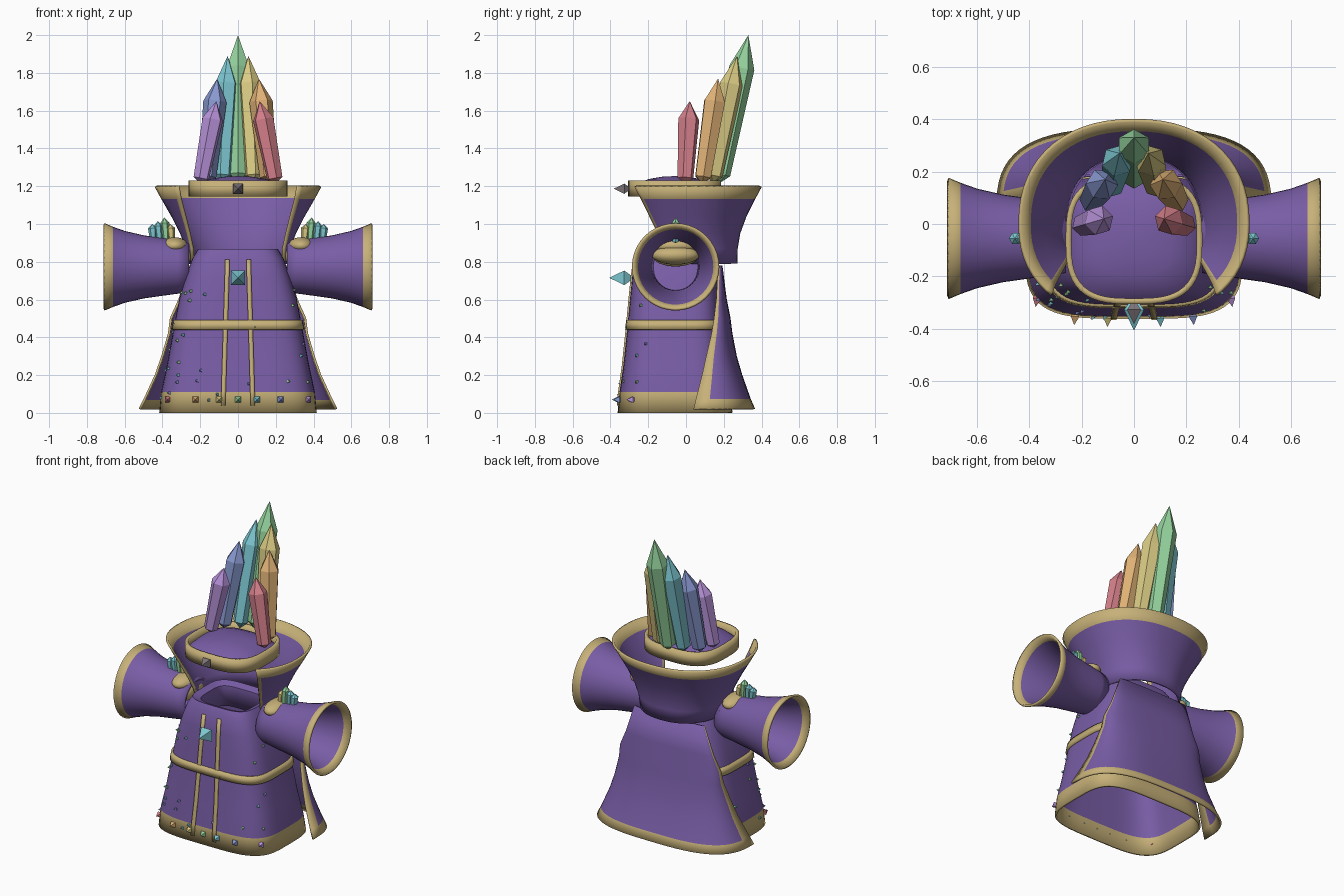
import bpy, bmesh, math, random
from mathutils import Vector

if "Cube" in bpy.data.objects:
    bpy.data.objects.remove(bpy.data.objects["Cube"])
random.seed(4)


def material(name, *rgb):
    m = bpy.data.materials.new(name)
    m.use_nodes = True
    m.diffuse_color = (*rgb, 1)
    m.node_tree.nodes["Principled BSDF"].inputs["Base Color"].default_value = (*rgb, 1)
    return m


PURPLE = material("purple cloth", .19, .11, .38)
GOLD = material("gold trim", .57, .44, .19)
RED = material("red crystal", .65, .21, .25)
ORANGE = material("orange crystal", .74, .44, .18)
YELLOW = material("yellow crystal", .7, .6, .23)
GREEN = material("green crystal", .3, .65, .34)
CYAN = material("cyan crystal", .21, .58, .65)
BLUE = material("blue crystal", .25, .32, .64)
VIOLET = material("violet crystal", .48, .29, .7)
GREY = material("grey crystal", .2, .17, .18)
RAINBOW = [RED, ORANGE, YELLOW, GREEN, CYAN, BLUE, VIOLET]


def finish(name, bm, mats, smooth=True, thick=0):
    bmesh.ops.recalc_face_normals(bm, faces=bm.faces)
    me = bpy.data.meshes.new(name)
    bm.to_mesh(me)
    bm.free()
    ob = bpy.data.objects.new(name, me)
    bpy.context.collection.objects.link(ob)
    for m in mats:
        me.materials.append(m)
    if thick:
        mod = ob.modifiers.new("thickness", "SOLIDIFY")
        mod.thickness, mod.offset = thick, 0
    if smooth:
        bpy.ops.object.select_all(action="DESELECT")
        ob.select_set(True)
        bpy.context.view_layer.objects.active = ob
        bpy.ops.object.shade_smooth_by_angle(angle=math.radians(40))
    return ob


def loft(name, rings, mats, closed=True, thick=0, is_trim=None, cap=False, smooth=True):
    """Skin a list of rings; is_trim(row, column, columns) picks the second material."""
    bm = bmesh.new()
    rows = [[bm.verts.new(p) for p in ring] for ring in rings]
    n = len(rows[0])
    cols = n if closed else n - 1
    for i in range(len(rows) - 1):
        for j in range(cols):
            k = (j + 1) % n
            f = bm.faces.new((rows[i][j], rows[i][k], rows[i + 1][k], rows[i + 1][j]))
            f.material_index = int(bool(is_trim and is_trim(i, j, cols)))
    if cap:
        bm.faces.new(rows[0])
        bm.faces.new(rows[-1])
    return finish(name, bm, mats, smooth, thick)


def oval(a, rx, front, back, cy, n):
    """Point on a squarish oval with different front and back depths."""
    c, s = math.cos(a), math.sin(a)
    ry = back - cy if s > 0 else cy - front
    return (rx * math.copysign(abs(c) ** (2 / n), c),
            cy + ry * math.copysign(abs(s) ** (2 / n), s))


def turn(count):
    return [2 * math.pi * i / count for i in range(count)]


def crystal(name, base, tip, radius, mat, sides=6, rings=((.06, .75), (.78, 1))):
    base, tip = Vector(base), Vector(tip)
    axis = tip - base
    q = axis.to_track_quat("Z", "Y")
    bm = bmesh.new()
    rows = []
    for t, k in rings:
        rows.append([bm.verts.new(base + axis * t + q @ Vector(
            (radius * k * math.cos(a + math.pi / sides), radius * k * math.sin(a + math.pi / sides), 0)))
            for a in turn(sides)])
    lo, hi = bm.verts.new(base), bm.verts.new(tip)
    for j in range(sides):
        k = (j + 1) % sides
        bm.faces.new((lo, rows[0][k], rows[0][j]))
        bm.faces.new((hi, rows[-1][j], rows[-1][k]))
        for a, b in zip(rows, rows[1:]):
            bm.faces.new((a[j], a[k], b[k], b[j]))
    return finish(name, bm, [mat], smooth=False)


def gem(name, at, direction, size, mat):
    d, p = Vector(direction).normalized() * size, Vector(at)
    crystal(name, p - d, p + d * 1.5, size, mat, 4, ((.42, 1),))


def ellipsoid(name, at, radii, mat):
    bm = bmesh.new()
    bmesh.ops.create_uvsphere(bm, u_segments=20, v_segments=12, radius=1)
    for v in bm.verts:
        v.co = Vector([c * r + o for c, r, o in zip(v.co, radii, at)])
    finish(name, bm, [mat])


# Robe body: height, half width, front, back
BODY = [(0, .41, -.355, .24), (.11, .4, -.345, .22), (.25, .37, -.325, .195), (.44, .335, -.305, .175),
        (.6, .305, -.29, .165), (.72, .27, -.278, .155), (.815, .235, -.265, .145)]


def body_at(z):
    for lo, hi in zip(BODY, BODY[1:]):
        if z <= hi[0]:
            t = (z - lo[0]) / (hi[0] - lo[0])
            return [a + (b - a) * t for a, b in zip(lo[1:], hi[1:])]


def body_point(a, z, off=0):
    w, f, b = body_at(z)
    return (*oval(a, w + off, f - off, b + off, -.06, 4), z)


body_rings = [[body_point(a, z) for a in turn(56)] for z, *_ in BODY]
for z, off in ((.86, -.025), (.845, -.06), (.72, -.065)):
    body_rings.append([(*body_point(a, .815, off)[:2], z) for a in turn(56)])
loft("robe_body", body_rings, [PURPLE, GOLD], thick=.014, is_trim=lambda i, j, c: i == 0)
loft("belt", [[body_point(a, z, .008) for a in turn(56)] for z in (.44, .49)], [GOLD], thick=.018)

# Twin strips down the front
for s in (-1, 1):
    rows = []
    for z in (.04, .11, .25, .44, .6, .72, .81):
        x = s * (.08 - .03 * z)
        rows.append([(x + d, body_at(z)[1] - .008, z) for d in (-.012, .012)])
    loft("front_strip", rows, [GOLD], closed=False, thick=.014)

# Cape: height, half width, front edge, back
CAPE = [(.02, .52, .04, .36), (.07, .495, .052, .338), (.2, .435, .085, .292), (.3, .4, .107, .263),
        (.42, .365, .135, .24), (.5, .355, .148, .23), (.6, .31, .16, .21), (.78, .25, .17, .187)]
angles = [0, .13] + [.13 + (math.pi - .26) * i / 30 for i in range(1, 31)] + [math.pi]
loft("cape", [[(*oval(a, w, f, b, f, 3), z) for a in angles] for z, w, f, b in CAPE],
     [PURPLE, GOLD], closed=False, thick=.012, is_trim=lambda i, j, c: i == 0 or j in (0, c - 1))

# Flared collar, open at the front: height, half width, front, back, opening angle
COLLAR = [(.79, .255, -.2, .265, 22), (.87, .268, -.22, .267, 28), (.95, .3, -.25, .28, 33),
          (1.04, .345, -.29, .313, 38), (1.135, .4, -.33, .36, 43), (1.2, .435, -.36, .395, 46)]
rows = []
for z, w, f, b, cut in COLLAR:
    a0 = -math.radians(cut)
    a1 = math.pi - a0
    steps = [0, .015] + [.015 + .97 * i / 44 for i in range(1, 45)] + [1]
    rows.append([(*oval(a0 + (a1 - a0) * t, w, f, b, 0, 2.25), z) for t in steps])
loft("collar", rows, [PURPLE, GOLD], closed=False, thick=.014,
     is_trim=lambda i, j, c: i == len(COLLAR) - 2 or j in (0, c - 1))

# Head band and domed cap
loft("head_band", [[(*oval(a, .25, -.295, .175, -.06, 3), z) for a in turn(48)] for z in (1.145, 1.23)],
     [GOLD], thick=.022)
cap = [[(*oval(a, .245 * k, -.06 - .23 * k, -.06 + .23 * k, -.06, 2 + k), z) for a in turn(48)]
       for k, z in ((1, 1.18), (.85, 1.215), (.6, 1.238), (.3, 1.25), (.05, 1.253))]
loft("cap_dome", cap, [PURPLE], cap=True)
gem("head_gem", (0, -.325, 1.187), (0, -1, 0), .038, GREY)
gem("chest_gem", (0, -.325, .715), (0, -1, 0), .054, CYAN)

# Crown of crystals: base x, base y, tip x, tip y, tip z, radius
CROWN = [(.2, -.005, .115, .02, 1.65, .057), (.165, .085, .11, .17, 1.77, .062),
         (.085, .14, .055, .27, 1.89, .062), (0, .175, 0, .33, 2.0, .067)]
for i, m in enumerate(RAINBOW):
    bx, by, tx, ty, tz, r = CROWN[min(i, 6 - i)]
    s = 1 if i <= 3 else -1
    crystal("crown_crystal", (s * bx, by, 1.215), (s * tx, ty, tz), r, m)

# Sleeves with shoulder pads and crystal clusters
SLEEVE = [(.71, .225), (.665, .206), (.6, .183), (.5, .16), (.4, .146), (.32, .135), (.26, .125)]
for s in (-1, 1):
    side = "left" if s > 0 else "right"
    loft(side + "_sleeve", [[(s * x, -.055 + r * math.cos(a), .773 + r * math.sin(a)) for a in turn(40)]
                            for x, r in SLEEVE], [PURPLE, GOLD], thick=.014, is_trim=lambda i, j, c: i == 0)
    ellipsoid(side + "_pad_upper", (s * .335, -.055, .885), (.07, .12, .045), GOLD)
    ellipsoid(side + "_pad_lower", (s * .355, -.055, .835), (.075, .125, .05), GOLD)
    ellipsoid(side + "_pad_inner", (s * .285, -.055, .83), (.035, .12, .055), GOLD)
    for x, top, m in ((.36, 1.0, YELLOW), (.39, 1.035, GREEN), (.425, 1.015, CYAN), (.455, 1.0, CYAN)):
        crystal(side + "_sleeve_crystal", (s * (x - .01), -.055, .9), (s * x, -.055, top), .024, m)

# Row of hem gems
for x, m in zip((-.37, -.225, -.1, 0, .1, .225, .37), (RED, ORANGE, YELLOW, GREEN, CYAN, BLUE, VIOLET)):
    w, f, b = body_at(.07)
    y = -.06 - (-.06 - f) * (1 - (abs(x) / w) ** 4) ** .25
    gem("hem_gem", (x, y - .01, .07), (x * .4, -1, 0), .023, m)

# Small studs scattered over the front and sides
for i in range(30):
    a = math.radians(random.uniform(170, 370))
    z = random.uniform(.04, .68)
    p = Vector(body_point(a, z, .005))
    gem("stud", p, (p.x, p.y + .06, 0), .011, random.choice((CYAN, CYAN, GREEN, BLUE)))
